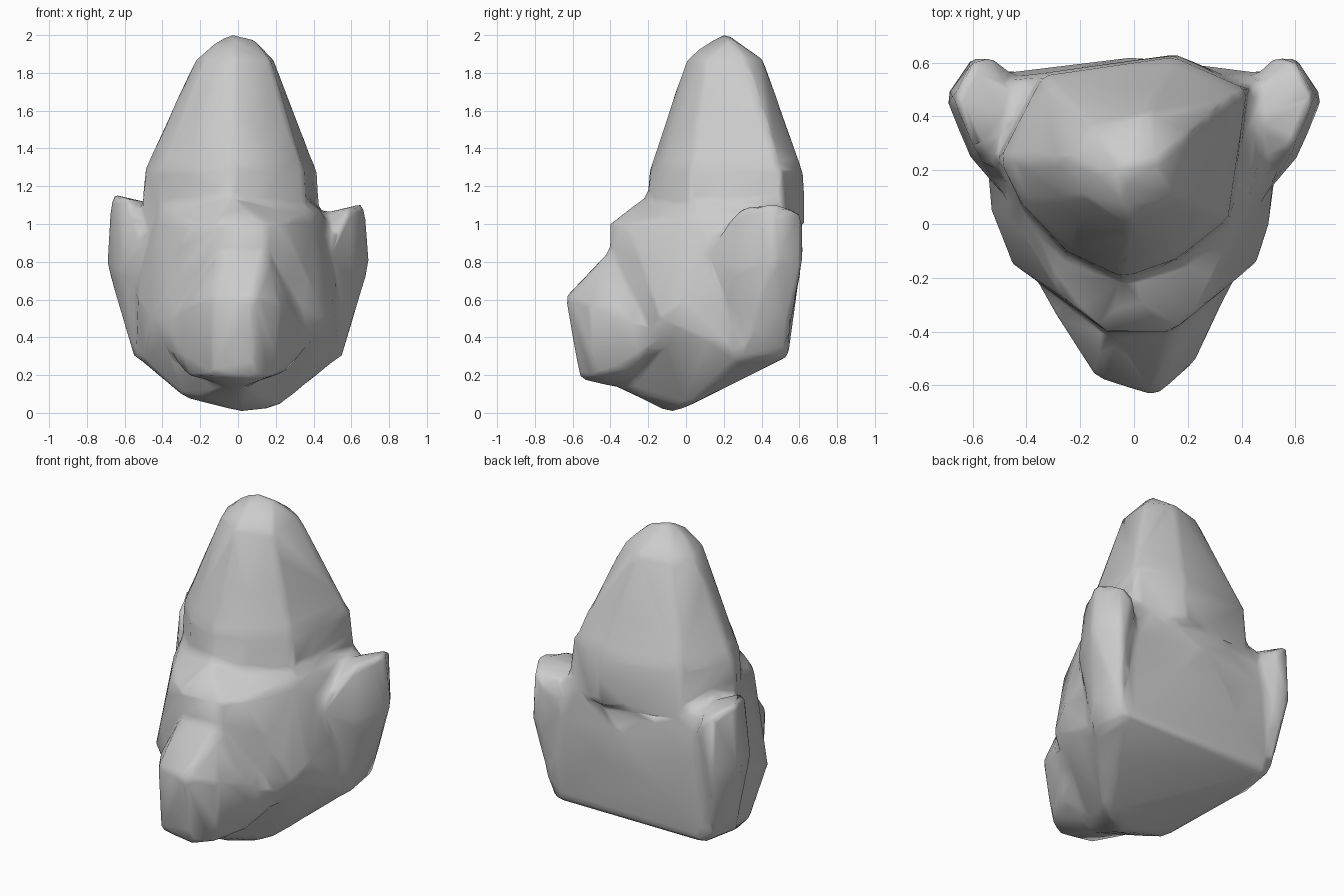
import bpy
import bmesh

cube = bpy.data.objects.get("Cube")
if cube:
    bpy.data.objects.remove(cube, do_unlink=True)

grey = bpy.data.materials.new("plain_grey")
grey.use_nodes = True
grey.diffuse_color = (0.6, 0.6, 0.6, 1)
grey.node_tree.nodes["Principled BSDF"].inputs["Base Color"].default_value = grey.diffuse_color

bm = bmesh.new()


def add_hull(points):
    """Add one closed faceted lump wrapped around a few corner points."""
    part = bmesh.new()
    for p in points:
        part.verts.new(p)
    result = bmesh.ops.convex_hull(part, input=part.verts)
    loose = {g for g in result["geom_interior"] + result["geom_unused"]
             if isinstance(g, bmesh.types.BMVert)}
    bmesh.ops.delete(part, geom=list(loose), context="VERTS")
    bmesh.ops.recalc_face_normals(part, faces=part.faces)
    temp = bpy.data.meshes.new("temp")
    part.to_mesh(temp)
    part.free()
    bm.from_mesh(temp)
    bpy.data.meshes.remove(temp)


def ring(outline, z, scale=1.0, centre=(-0.03, 0.21)):
    """Place an outline at a height, scaled about the cone axis."""
    cx, cy = centre
    return [(cx + (x - cx) * scale, cy + (y - cy) * scale, z) for x, y in outline]


# Pointed cone with a rounded tip
brim = [(-0.5, 0.24), (-0.34, 0.55), (0.15, 0.62), (0.42, 0.5),
        (0.35, 0.02), (0.16, -0.13), (-0.04, -0.2), (-0.25, -0.1), (-0.42, 0.08)]
tip = [(-0.23, 0.24), (-0.15, 0.36), (0.05, 0.41), (0.19, 0.33),
       (0.17, 0.1), (-0.02, 0), (-0.18, 0.1)]
add_hull(ring(brim, 1.34, 0.94) + ring(tip, 1.87)
         + [(-0.12, 0.2, 1.96), (-0.03, 0.08, 1.94), (0.08, 0.24, 1.985),
            (-0.03, 0.21, 2.01)])

# Brim and neck
add_hull(ring(brim, 1.34, 0.94) + ring(brim, 1.29) + ring(brim, 1.0, 1.03))

# Torso: wide at the back, narrow at the front, keel underneath
shoulder = [(-0.42, -0.02), (-0.27, -0.27), (-0.1, -0.4),
            (0.14, -0.4), (0.25, -0.31), (0.4, -0.02)]
add_hull(ring(shoulder, 1.0) + ring(shoulder, 0.82)
         + [(-0.42, 0.1, 1.13), (0.43, 0.12, 1.1), (-0.04, -0.22, 1.14),
            (-0.45, 0.53, 1.08), (0.45, 0.53, 1.06),
            (-0.57, 0.55, 0.8), (0.56, 0.55, 0.8), (0, 0.62, 0.88),
            (-0.53, 0.05, 0.6), (0.5, 0, 0.6), (-0.45, -0.15, 0.5),
            (0.46, -0.14, 0.5), (-0.5, 0.54, 0.3), (0.5, 0.54, 0.3),
            (-0.54, 0.3, 0.3), (0.54, 0.3, 0.3), (-0.5, 0.1, 0.28),
            (0.36, 0.1, 0.2), (-0.28, -0.08, 0.08), (0.03, -0.08, 0),
            (0.21, 0, 0.03), (0, 0.24, 0.2), (0, -0.4, 0.15)])

# Snout bulging forward from the lower front
add_hull([(0.08, -0.64, 0.61), (-0.14, -0.57, 0.6), (0.22, -0.52, 0.58),
          (-0.1, -0.4, 0.86), (0.15, -0.4, 0.86), (-0.3, -0.32, 0.55),
          (0.29, -0.36, 0.55), (-0.14, -0.54, 0.2), (0.08, -0.56, 0.18),
          (0.19, -0.48, 0.2), (-0.28, -0.28, 0.2), (0.26, -0.3, 0.22),
          (0, -0.35, 0.13), (-0.42, -0.1, 0.4), (0.42, -0.1, 0.4),
          (0, 0.1, 0.5)])

# Raised lumps on the two rear corners
for side, high in ((-1, 1.16), (1, 1.11)):
    add_hull([(side * x, y, z) for x, y, z in (
        (0.67, 0.47, high), (0.6, 0.6, high - 0.04), (0.52, 0.62, high - 0.1),
        (0.46, 0.4, high - 0.05), (0.59, 0.28, high - 0.02),
        (0.7, 0.47, 0.8), (0.6, 0.62, 0.78), (0.61, 0.25, 0.75),
        (0.48, 0.1, 0.85), (0.55, 0.3, 0.3), (0.53, 0.53, 0.3),
        (0.3, 0.4, 0.6))])

mesh = bpy.data.meshes.new("body")
bm.to_mesh(mesh)
bm.free()
mesh.materials.append(grey)
body = bpy.data.objects.new("body", mesh)
bpy.context.collection.objects.link(body)

# Fuse the lumps into one soft, low-detail skin
fuse = body.modifiers.new("fuse", "REMESH")
fuse.mode = "VOXEL"
fuse.voxel_size = 0.025
soften = body.modifiers.new("soften", "SMOOTH")
soften.factor = 0.5
soften.iterations = 4
thin = body.modifiers.new("thin", "DECIMATE")
thin.ratio = 0.04

bpy.context.view_layer.objects.active = body
body.select_set(True)
for name in ("fuse", "soften", "thin"):
    bpy.ops.object.modifier_apply(modifier=name)
bpy.ops.object.shade_smooth()
